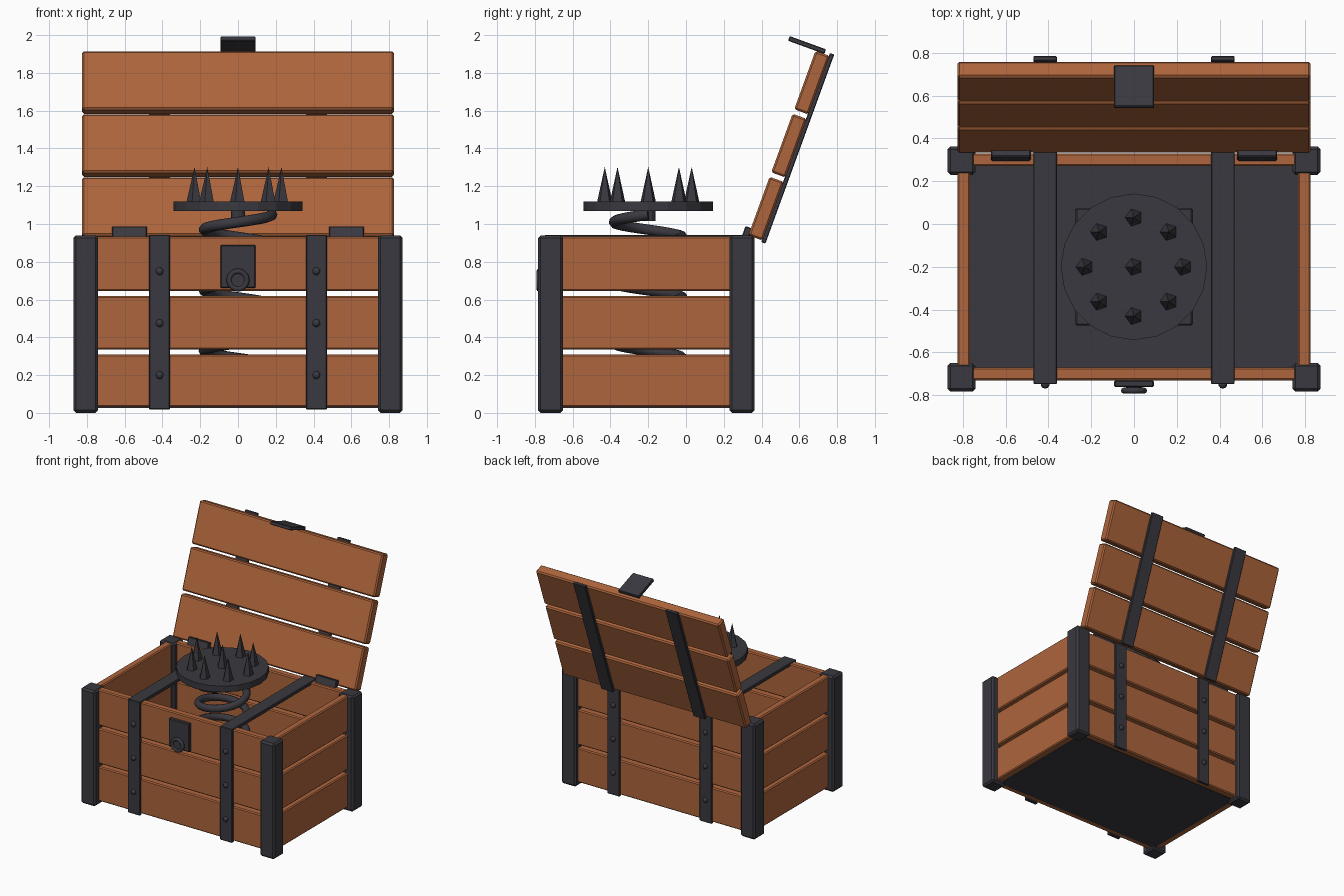
import bpy, bmesh, math
from mathutils import Matrix, Vector

if "Cube" in bpy.data.objects:
    bpy.data.objects.remove(bpy.data.objects["Cube"], do_unlink=True)


def material(name, rgb):
    m = bpy.data.materials.new(name)
    m.use_nodes = True
    m.diffuse_color = (*rgb, 1)
    bsdf = next(n for n in m.node_tree.nodes if n.type == 'BSDF_PRINCIPLED')
    bsdf.inputs["Base Color"].default_value = (*rgb, 1)
    return m


WOOD = material("warm_wood", (0.42, 0.13, 0.045))
IRON = material("dark_iron", (0.042, 0.040, 0.050))
MID_Y = -0.21                      # chest centre, front to back
SPRING = Vector((0, -0.2, 0))      # spring trap axis
LID = Matrix.Translation((0, 0.33, 0.94)) @ Matrix.Rotation(math.radians(-20), 4, 'X')


def finish(name, bm, mat, matrix=Matrix(), smooth=False):
    me = bpy.data.meshes.new(name)
    bm.to_mesh(me)
    bm.free()
    me.materials.append(mat)
    ob = bpy.data.objects.new(name, me)
    bpy.context.scene.collection.objects.link(ob)
    ob.matrix_world = matrix
    if smooth:
        for p in me.polygons:
            p.use_smooth = True
    return ob


def box(name, x, y, z, mat, bevel=0.008, matrix=Matrix()):
    """Bevelled box between (min, max) pairs on each axis."""
    bm = bmesh.new()
    bmesh.ops.create_cube(bm, size=1)
    for v in bm.verts:
        v.co = [(a + b) / 2 + c * (b - a) for (a, b), c in zip((x, y, z), v.co)]
    ob = finish(name, bm, mat, matrix)
    if bevel:
        mod = ob.modifiers.new("soft_edges", 'BEVEL')
        mod.width = bevel
        mod.segments = 1
    return ob


def cone(name, at, r1, r2, depth, sides, mat, turn=Matrix()):
    """Cone or cylinder with its base centre at the given point."""
    bm = bmesh.new()
    bmesh.ops.create_cone(bm, cap_ends=True, segments=sides, radius1=r1, radius2=r2,
                          depth=depth, matrix=Matrix.Translation((0, 0, depth / 2)))
    return finish(name, bm, mat, Matrix.Translation(at) @ turn)


def tube(name, points, radius, mat, cyclic=False):
    cu = bpy.data.curves.new(name, 'CURVE')
    cu.dimensions = '3D'
    cu.bevel_depth = radius
    cu.bevel_resolution = 2
    cu.use_fill_caps = True
    sp = cu.splines.new('POLY')
    sp.points.add(len(points) - 1)
    for p, co in zip(sp.points, points):
        p.co = (*co, 1)
    sp.use_cyclic_u = cyclic
    cu.materials.append(mat)
    ob = bpy.data.objects.new(name, cu)
    bpy.context.scene.collection.objects.link(ob)
    return ob


# Chest walls: three rows of planks on each side
for row, z in enumerate([(0.03, 0.31), (0.335, 0.62), (0.645, 0.935)]):
    box(f"front_plank_{row}", (-0.825, 0.825), (-0.73, -0.67), z, WOOD)
    box(f"back_plank_{row}", (-0.825, 0.825), (0.27, 0.33), z, WOOD)
    box(f"left_plank_{row}", (0.765, 0.825), (-0.67, 0.27), z, WOOD)
    box(f"right_plank_{row}", (-0.825, -0.765), (-0.67, 0.27), z, WOOD)
box("floor", (-0.77, 0.77), (-0.68, 0.28), (0.025, 0.06), IRON, 0)

# Corner posts
for sx in (-1, 1):
    for sy in (-1, 1):
        xs = sorted((sx * 0.74, sx * 0.872))
        ys = sorted((MID_Y + sy * 0.44, MID_Y + sy * 0.573))
        side = ("right" if sx < 0 else "left") + ("_front" if sy < 0 else "_back")
        box(side + "_post", xs, ys, (0.0, 0.94), IRON, 0.014)

# Iron straps, rivets, hinges, and lid straps on both sides
for sx, side in ((-1, "right"), (1, "left")):
    xs = sorted((sx * 0.36, sx * 0.47))
    box(side + "_front_strap", xs, (-0.748, -0.72), (0.018, 0.942), IRON, 0.004)
    box(side + "_back_strap", xs, (0.32, 0.342), (0.018, 0.942), IRON, 0.004)
    box(side + "_top_strap", xs, (-0.748, 0.342), (0.915, 0.942), IRON, 0.004)
    for i in range(3):
        for y, face in ((-0.748, "front"), (0.342, "back")):
            bm = bmesh.new()
            bmesh.ops.create_uvsphere(bm, u_segments=10, v_segments=6, radius=0.021)
            finish(f"{side}_{face}_rivet_{i}", bm, IRON,
                   Matrix.Translation((sx * 0.415, y, 0.2 + 0.275 * i)), True)
    hinge = Matrix.Translation((sx * 0.575, 0.32, 0.95)) @ Matrix.Rotation(math.radians(-20), 4, 'X')
    box(side + "_hinge", (-0.093, 0.093), (-0.018, 0.018), (-0.035, 0.035), IRON, 0.005, hinge)
    box(side + "_lid_strap", xs, (0.076, 0.1), (-0.01, 1.055), IRON, 0.004, LID)

# Open lid and its latch plate
for row in range(3):
    z0 = 0.355 * row
    box(f"lid_plank_{row}", (-0.825, 0.825), (0, 0.08), (z0, z0 + 0.33), WOOD, 0.01, LID)
box("latch_plate", (-0.093, 0.093), (-0.155, 0.05), (1.04, 1.066), IRON, 0.004, LID)

# Lock plate with round ring and boss
box("lock_plate", (-0.093, 0.093), (-0.762, -0.73), (0.66, 0.89), IRON, 0.006)
facing = Matrix.Rotation(math.radians(90), 4, 'X')
cone("lock_boss", (0, -0.755, 0.703), 0.038, 0.038, 0.026, 12, IRON, facing)
ring = [(0.047 * math.cos(a), -0.778, 0.703 + 0.047 * math.sin(a))
        for a in (math.tau * i / 20 for i in range(20))]
tube("lock_ring", ring, 0.014, IRON, True)

# Spring trap: base, coil, disc and spikes
box("spring_base", (-0.275, 0.275), (-0.475, 0.075), (0.05, 0.1), IRON, 0.008)
STEPS = 24
coil = []
for i in range(6 * STEPS + 1):
    a = -math.tau * i / STEPS
    coil.append(SPRING + Vector((0.18 * math.cos(a), 0.18 * math.sin(a), 1.05 - 0.16 * i / STEPS)))
tube("spring_coil", coil, 0.029, IRON)
cone("disc_stub", SPRING + Vector((0, 0, 1.015)), 0.038, 0.038, 0.06, 12, IRON)
cone("spike_disc", SPRING + Vector((0, 0, 1.07)), 0.342, 0.342, 0.05, 20, IRON)
for i in range(9):
    a = math.tau * i / 8
    r = 0.23 if i < 8 else 0
    cone(f"spike_{i}", SPRING + Vector((r * math.cos(a), r * math.sin(a), 1.115)),
         0.043, 0, 0.187, 5, IRON, Matrix.Rotation(math.radians(90), 4, 'Z'))
